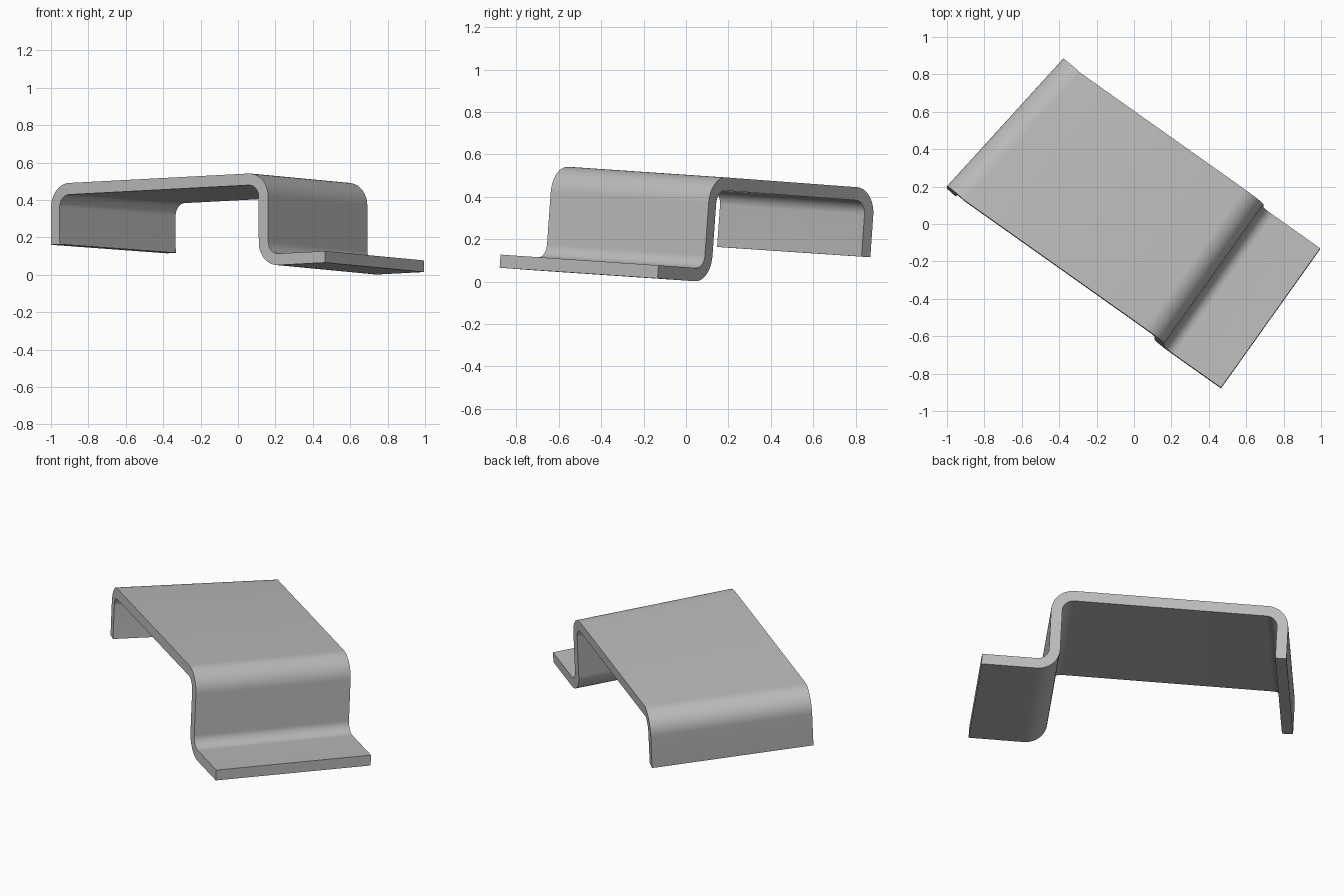
import bpy, bmesh
from math import cos, sin, radians
from mathutils import Vector

cube = bpy.data.objects.get("Cube")
if cube:
    bpy.data.objects.remove(cube, do_unlink=True)

# Sheet dimensions
THICK, R_IN, WIDTH = 0.062, 0.065, 0.916
R_OUT = R_IN + THICK
TOP = 0.437          # height of the raised plate above the flange
STEPS = 12

# Tilted frame: along = bend to bend, across = sheet width, up = plate normal
across = Vector((0.579, 0.813, -0.055)).normalized()
along = Vector((0.8146, -0.578, 0.043))
along = (along - across * along.dot(across)).normalized()
up = along.cross(across)
origin = Vector((0.465, -0.875, 0.127))

# The short leg is folded along a slightly skewed line
skew = radians(6.8)
leg_along = along * cos(skew) - across * sin(skew)


def arc(center, r_top, r_under, start, end):
    """Matching points on the two sides of the sheet around one bend."""
    pairs = []
    for i in range(STEPS + 1):
        a = radians(start + (end - start) * i / STEPS)
        d = Vector((cos(a), sin(a)))
        pairs.append((center + d * r_top, center + d * r_under))
    return pairs


# Flange, lower bend and upper bend
main = [(Vector((0, 0)), Vector((0, -THICK)))]
main += arc(Vector((-0.307, R_IN)), R_IN, R_OUT, -90, -180)
main += arc(Vector((-0.499, TOP - R_OUT)), R_OUT, R_IN, 0, 90)

# Leg, measured from the skewed fold line
leg = arc(Vector((0, TOP - R_OUT)), R_OUT, R_IN, 90, 180)
leg.append((Vector((-R_OUT, 0.112)), Vector((-R_IN, 0.112))))

bm = bmesh.new()


def station(pair, axis, starts):
    """Four corners of the sheet at one step along the profile."""
    near, far = [[bm.verts.new(s + axis * p.x + up * p.y) for p in pair] for s in starts]
    return [near[0], far[0], far[1], near[1]]


flange_ends = [origin, origin + across * WIDTH]
leg_ends = [origin - along * 1.68, origin - along * 1.57 + across * WIDTH]
rings = [station(p, along, flange_ends) for p in main]
rings += [station(p, leg_along, leg_ends) for p in leg]

for a, b in zip(rings, rings[1:]):
    for i in range(4):
        j = (i + 1) % 4
        bm.faces.new((a[i], a[j], b[j], b[i]))
bm.faces.new(rings[0])
bm.faces.new(rings[-1])
bmesh.ops.recalc_face_normals(bm, faces=bm.faces)

mesh = bpy.data.meshes.new("bent_sheet_bracket")
bm.to_mesh(mesh)
bm.free()
bracket = bpy.data.objects.new("bent_sheet_bracket", mesh)
bpy.context.collection.objects.link(bracket)

# Plain grey metal
grey = bpy.data.materials.new("grey_metal")
grey.use_nodes = True
colour = (0.5, 0.5, 0.5, 1)
grey.diffuse_color = colour
grey.node_tree.nodes["Principled BSDF"].inputs["Base Color"].default_value = colour
mesh.materials.append(grey)

# Smooth bends, crisp edges
bpy.ops.object.select_all(action="DESELECT")
bracket.select_set(True)
bpy.context.view_layer.objects.active = bracket
bpy.ops.object.shade_smooth_by_angle(angle=radians(30))
